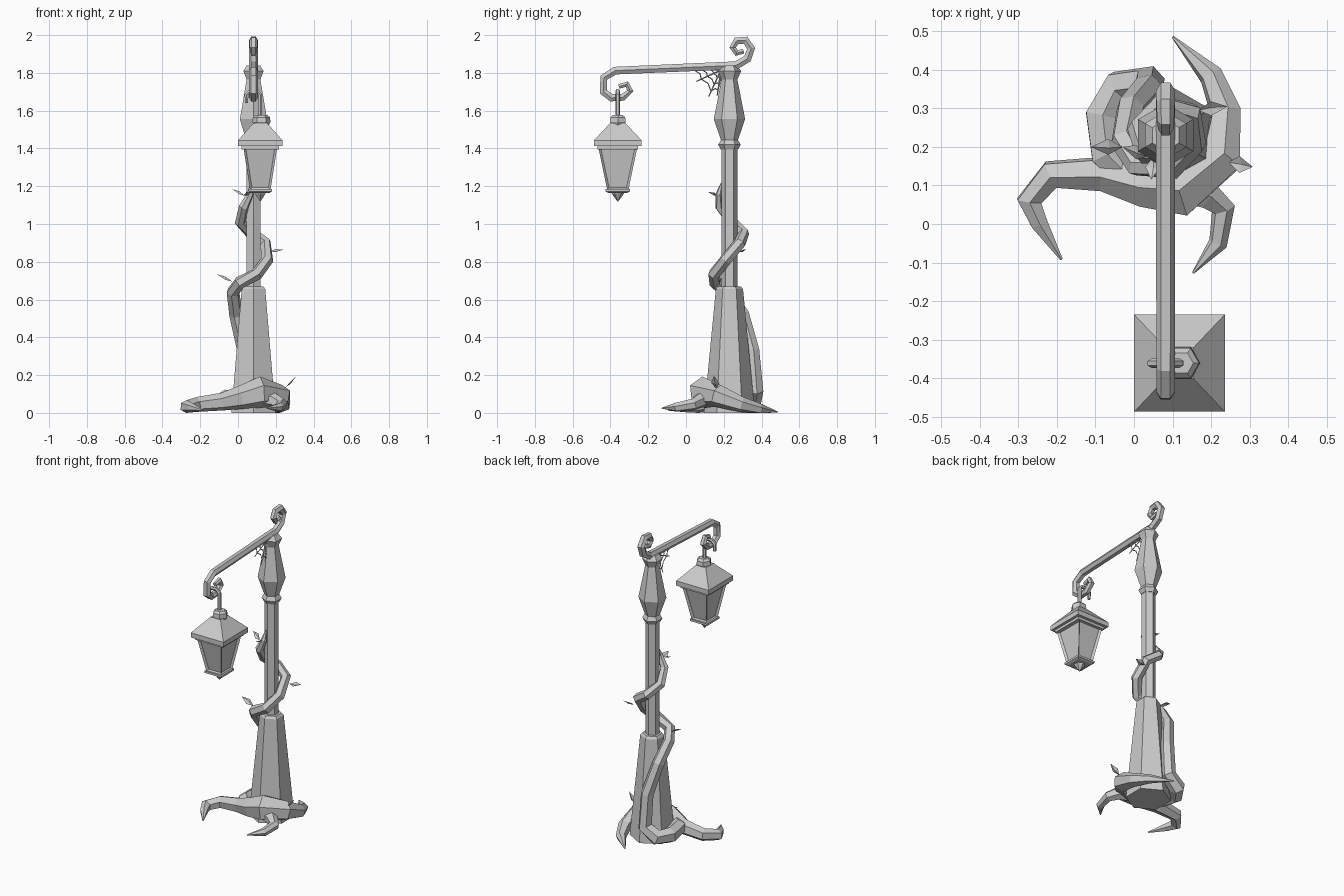
import bpy, bmesh, math
from mathutils import Vector

if "Cube" in bpy.data.objects:
    bpy.data.objects.remove(bpy.data.objects["Cube"])

GREY = (0.6, 0.6, 0.6, 1)
grey = bpy.data.materials.new("plain grey")
grey.use_nodes = True
grey.diffuse_color = GREY
grey.node_tree.nodes["Principled BSDF"].inputs["Base Color"].default_value = GREY

PX, PY = 0.082, 0.23      # post axis
LX, LY = 0.118, -0.361    # lantern axis


def finish(name, bm):
    bmesh.ops.recalc_face_normals(bm, faces=bm.faces)
    mesh = bpy.data.meshes.new(name)
    bm.to_mesh(mesh)
    bm.free()
    mesh.materials.append(grey)
    ob = bpy.data.objects.new(name, mesh)
    bpy.context.collection.objects.link(ob)
    return ob


def loft(loops):
    """Skin a list of equal-sized point rings and cap both ends."""
    bm = bmesh.new()
    rings = [[bm.verts.new(p) for p in ring] for ring in loops]
    n = len(rings[0])
    for a, b in zip(rings, rings[1:]):
        for i in range(n):
            j = (i + 1) % n
            bm.faces.new((a[i], a[j], b[j], b[i]))
    bm.faces.new(rings[0])
    bm.faces.new(rings[-1])
    return bm


def tube(name, path, sides=6, ref=(0, 1, 0), phase=0.0, ground=False):
    """Sweep a polygon along (x, y, z, radius) points."""
    pts = [Vector(p[:3]) for p in path]
    ref = Vector(ref)
    loops = []
    for i, p in enumerate(pts):
        d_in = (p - pts[max(i - 1, 0)]).normalized()
        d_out = (pts[min(i + 1, len(pts) - 1)] - p).normalized()
        t = (d_in + d_out).normalized()
        u = (ref - t * ref.dot(t)).normalized()
        v = t.cross(u)
        ref = u
        ring = []
        for k in range(sides):
            a = phase + math.tau * k / sides
            q = p + (u * math.cos(a) + v * math.sin(a)) * path[i][3]
            if ground:
                q.z = max(q.z, 0.0)
            ring.append(q)
        loops.append(ring)
    return finish(name, loft(loops))


def turned(name, x, y, profile, ref=(0, 1, 0)):
    return tube(name, [(x, y, z, r) for z, r in profile], ref=ref)


def box_stack(sections):
    return loft([[(LX + sx * hx, LY + sy * hy, z)
                  for sx, sy in ((-1, -1), (1, -1), (1, 1), (-1, 1))]
                 for z, hx, hy in sections])


def leaf(name, base, tip, side, width):
    """Folded diamond leaf."""
    b, t, s = Vector(base), Vector(tip), Vector(side).normalized() * width
    mid = b.lerp(t, 0.45)
    lift = (t - b).cross(s).normalized() * width * 0.35
    bm = bmesh.new()
    vb, vt, vm, vl, vr = [bm.verts.new(p) for p in
                          (b, t, mid - lift, mid + s, mid - s)]
    for f in ((vb, vm, vl), (vl, vm, vt), (vb, vr, vm), (vr, vt, vm)):
        bm.faces.new(f)
    finish(name, bm)


# Post
turned("post_base", PX, PY, [(0, .135), (.655, .072), (.67, .06)])
turned("post_shaft", PX, PY, [(.64, .042), (1.42, .042)])
turned("post_head", PX, PY, [(1.395, .046), (1.42, .06), (1.445, .045), (1.555, .083),
                             (1.765, .042), (1.81, .062), (1.84, .04)])

# Curled arm, in the plane of the post
arm = [(.305, 1.915, .015), (.268, 1.905, .018), (.247, 1.935, .02), (.268, 1.97, .022),
       (.315, 1.973, .024), (.345, 1.93, .025), (.325, 1.875, .025), (.265, 1.84, .025),
       (-.375, 1.812, .024), (-.435, 1.775, .024), (-.437, 1.7, .024), (-.395, 1.668, .023),
       (-.335, 1.67, .021), (-.295, 1.705, .02), (-.313, 1.74, .018), (-.355, 1.728, .014)]
tube("arm", [(PX, y, z, r) for y, z, r in arm], ref=(1, 0, 0))

# Lantern
turned("lantern_tip", LX, LY, [(1.185, .035), (1.16, .032), (1.12, .002)])
finish("lantern_foot", box_stack([(1.165, .05, .05), (1.172, .062, .064), (1.185, .062, .064)]))
body = box_stack([(1.18, .054, .056), (1.41, .09, .104)])
body.normal_update()
bmesh.ops.recalc_face_normals(body, faces=body.faces)
panes = [f for f in body.faces if abs(f.normal.z) < 0.8]
bmesh.ops.inset_individual(body, faces=panes, thickness=0.016, depth=-0.012)
finish("lantern_body", body)
finish("lantern_roof", box_stack([(1.395, .1, .108), (1.412, .1, .108), (1.412, .1175, .126),
                                  (1.443, .1175, .126), (1.535, .036, .04)]))
turned("lantern_cap", LX + .006, LY, [(1.525, .04), (1.54, .048), (1.565, .045), (1.578, .03)], ref=(1, 0, 0))
tube("lantern_hook", [(LX, LY, 1.56, .012), (LX, LY, 1.685, .012), (.1, LY, 1.705, .012),
                      (.065, LY, 1.705, .012), (.045, LY, 1.685, .012), (.045, LY, 1.64, .01)])

# Roots
tube("main_root", [(-.188, -.092, .015, .004), (-.245, 0, .028, .025), (-.272, .06, .032, .036),
                   (-.215, .128, .045, .04), (-.08, .13, .06, .048), (.03, .105, .085, .065),
                   (.12, .095, .11, .083), (.225, .17, .09, .06), (.238, .29, .045, .042),
                   (.2, .385, .02, .032), (.1, .486, .004, .003)],
     ref=(0, 0, 1), ground=True)
tube("small_root", [(.12, .1, .08, .05), (.19, .075, .065, .04), (.232, .04, .045, .032),
                    (.218, -.05, .03, .025), (.153, -.127, .025, .003)],
     ref=(0, 0, 1), ground=True)

# Climbing vine
tube("vine", [(-.01, .12, .07, .04), (-.07, .18, .075, .048), (-.082, .28, .065, .05),
              (-.035, .355, .065, .05), (.04, .365, .12, .046), (.035, .35, .33, .04),
              (-.01, .3, .52, .037), (-.027, .215, .64, .035), (.01, .155, .69, .034),
              (.1, .15, .735, .034), (.155, .21, .81, .033), (.145, .285, .9, .032),
              (.07, .305, .95, .031), (.012, .245, 1.01, .03), (.03, .18, 1.09, .026),
              (.065, .175, 1.16, .018), (.07, .19, 1.22, .004)],
     ref=(0, 0, 1), ground=True)

# Leaves
leaf("leaf_low_right", (.245, .16, .13), (.308, .148, .195), (0, 1, 0), .022)
leaf("leaf_low_left", (-.03, .2, .695), (-.112, .2, .735), (0, 1, .4), .022)
leaf("leaf_middle", (.165, .295, .855), (.243, .305, .865), (0, 1, .4), .02)
leaf("leaf_upper", (.035, .175, 1.15), (-.03, .2, 1.185), (0, 1, .4), .02)
leaf("leaf_top", (.05, .175, 1.15), (.045, .115, 1.17), (1, 0, .4), .02)

# Cobweb between arm and post head
hub = Vector((PX, .185, 1.815))
ends = [Vector((PX, y, z)) for y, z in
        ((0, 1.82), (.055, 1.755), (.12, 1.675), (.165, 1.68), (.185, 1.74))]
for i, e in enumerate(ends):
    tube(f"web_strand_{i}", [(*hub, .004), (*e, .003)], sides=4, ref=(1, 0, 0))
for i, (a, b) in enumerate(zip(ends, ends[1:])):
    for f in (.3, .55, .8):
        p, q = hub.lerp(a, f), hub.lerp(b, f)
        m = ((p + q) / 2).lerp(hub, .12)
        tube(f"web_thread_{i}_{round(f * 100)}", [(*p, .003), (*m, .003), (*q, .003)], sides=4, ref=(1, 0, 0))
